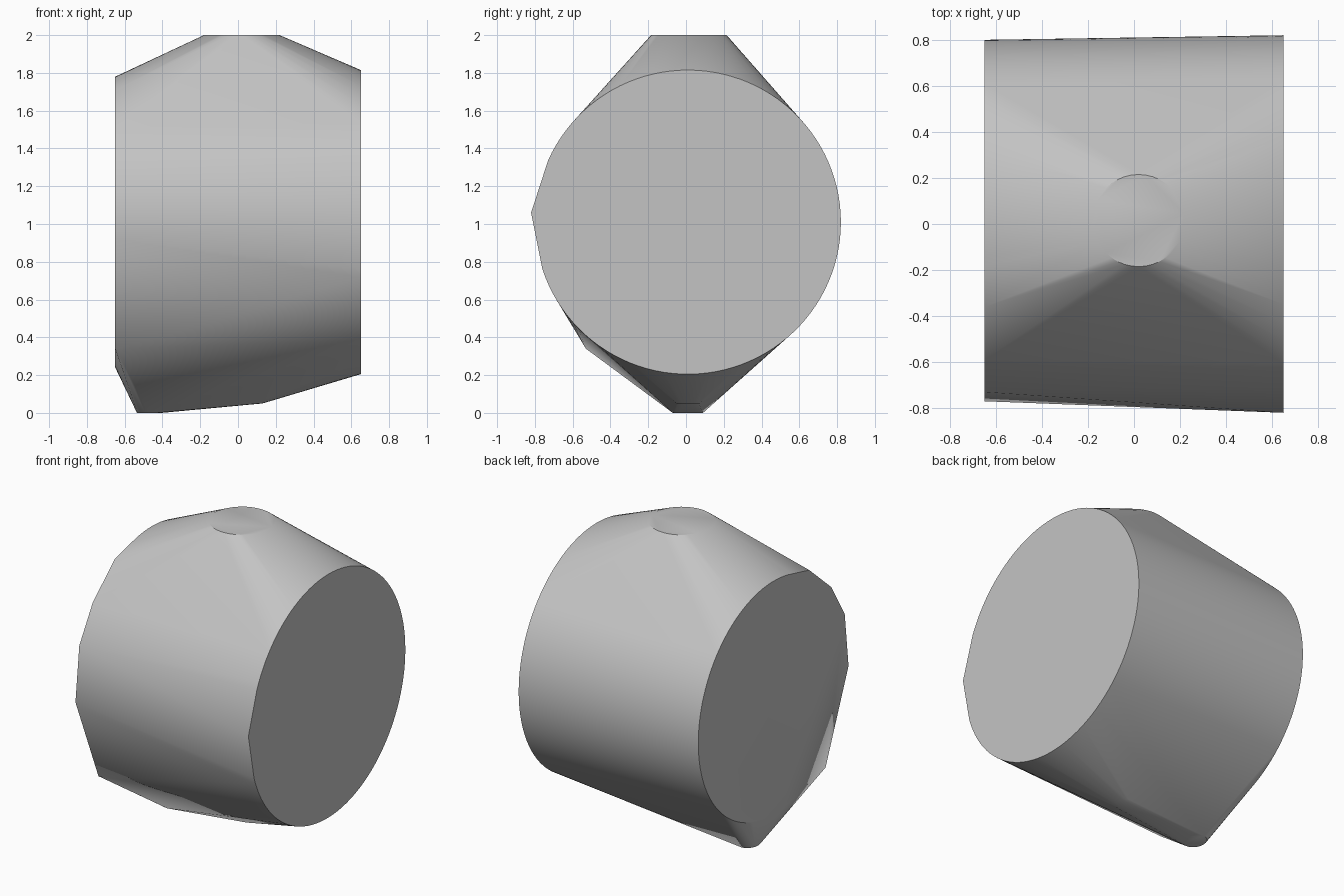
import bpy
import bmesh
from math import cos, sin, radians

cube = bpy.data.objects.get("Cube")
if cube:
    bpy.data.objects.remove(cube, do_unlink=True)

grey = bpy.data.materials.new("plain grey")
grey.use_nodes = True
colour = (0.55, 0.55, 0.55, 1)
grey.diffuse_color = colour
grey.node_tree.nodes["Principled BSDF"].inputs["Base Color"].default_value = colour


def end_arc(x, y, z, ry, rz, start, stop, steps):
    """Points along an upright arc on an end face; 0 is the back, 90 the top."""
    angles = [radians(start + (stop - start) * i / steps) for i in range(steps + 1)]
    return [(x, y + ry * cos(a), z + rz * sin(a)) for a in angles]


def level_disc(x, y, z, rx, ry, steps):
    """Points around a horizontal disc."""
    angles = [radians(360 * i / steps) for i in range(steps)]
    return [(x + rx * cos(a), y + ry * sin(a), z) for a in angles]


# Left-hand end of the drum: fine ring broken by one pointed front corner
points = end_arc(0.65, 0.01, 1.01, 0.81, 0.805, -162, 156, 96)
points.append((0.65, -0.82, 1.06))

# Other end: fine back arc, with a coarse faceted front
points += end_arc(-0.65, 0.02, 1.01, 0.78, 0.77, -100, 105, 64)
front_facets = [(-0.36, 1.71), (-0.59, 1.51), (-0.73, 1.28), (-0.77, 0.92), (-0.53, 0.34)]
points += [(-0.65, y, z) for y, z in front_facets]

# Flat crown on top, small foot off-centre below, and the keel between foot and drum
points += level_disc(0.02, 0.015, 2.0, 0.2, 0.2, 40)
points += level_disc(-0.47, 0.01, 0.0, 0.065, 0.08, 20)
points += level_disc(0.1, 0.01, 0.05, 0.03, 0.06, 12)

# Stretch one skin over all the outlines
bm = bmesh.new()
verts = [bm.verts.new(p) for p in points]
bmesh.ops.convex_hull(bm, input=verts)
loose = [v for v in bm.verts if not v.link_faces]
bmesh.ops.delete(bm, geom=loose, context='VERTS')
bmesh.ops.dissolve_limit(bm, angle_limit=radians(0.3), verts=bm.verts, edges=bm.edges)
bmesh.ops.recalc_face_normals(bm, faces=bm.faces)
mesh = bpy.data.meshes.new("drum_body")
bm.to_mesh(mesh)
bm.free()

body = bpy.data.objects.new("drum_body", mesh)
bpy.context.collection.objects.link(body)
mesh.materials.append(grey)
bpy.ops.object.select_all(action='DESELECT')
body.select_set(True)
bpy.context.view_layer.objects.active = body
bpy.ops.object.shade_smooth_by_angle(angle=radians(30))
